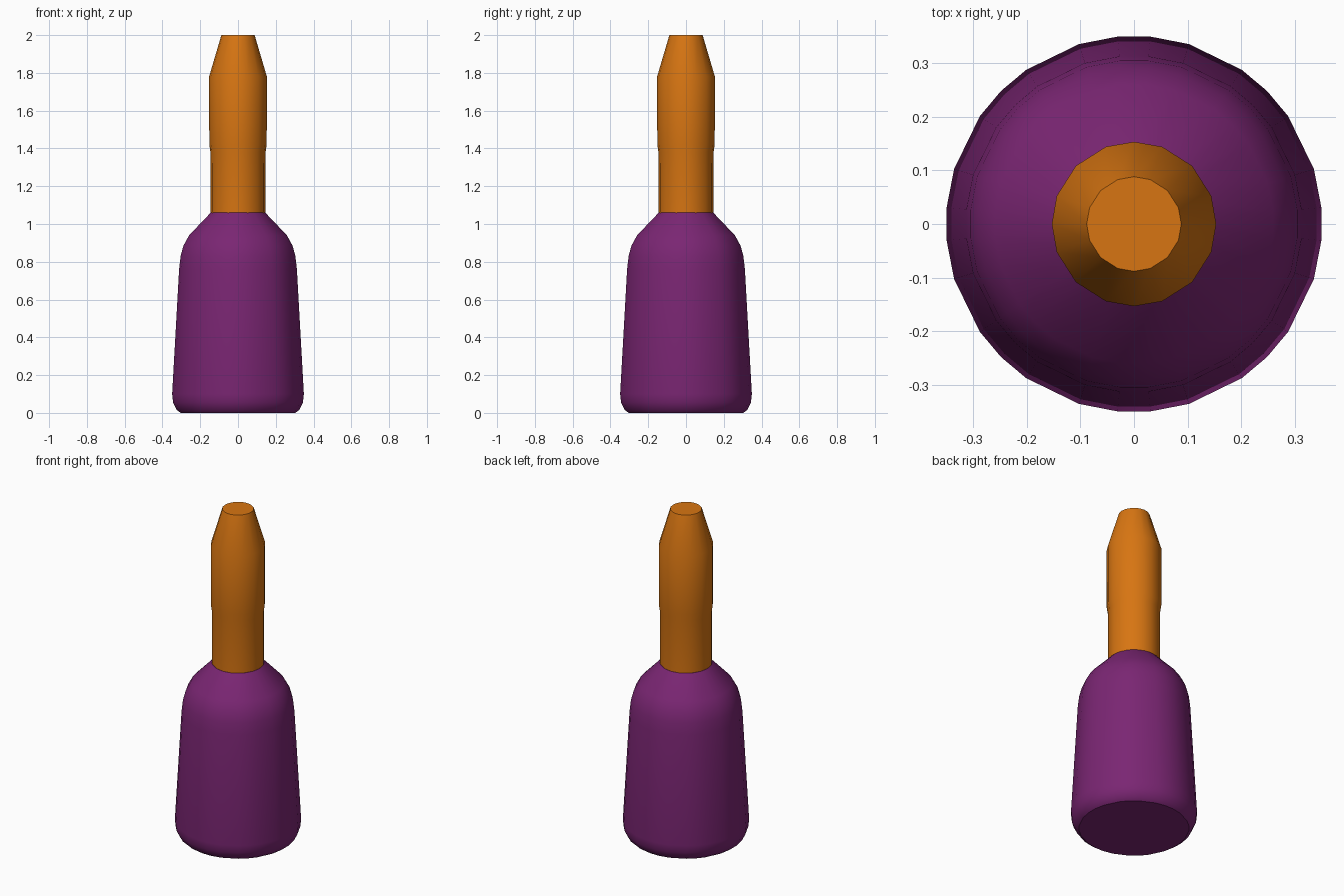
import bpy
import bmesh
from math import sin, cos, radians

old = bpy.data.objects.get("Cube")
if old:
    bpy.data.objects.remove(old, do_unlink=True)


def make_material(name, colour):
    mat = bpy.data.materials.new(name)
    mat.use_nodes = True
    mat.diffuse_color = colour
    mat.node_tree.nodes["Principled BSDF"].inputs["Base Color"].default_value = colour
    return mat


def lathe(name, profile, quarter, mat):
    """Turn (radius, height) points round z; quarter holds the angles of one quadrant."""
    angles = [radians(a + turn) for turn in (0, 90, 180, 270) for a in quarter]
    count = len(angles)
    bm = bmesh.new()
    rings = [[bm.verts.new((r * cos(a), r * sin(a), z)) for a in angles]
             for r, z in profile]
    for low, high in zip(rings, rings[1:]):
        for i in range(count):
            j = (i + 1) % count
            bm.faces.new((low[i], low[j], high[j], high[i]))
    bm.faces.new(rings[0][::-1])
    bm.faces.new(rings[-1])
    mesh = bpy.data.meshes.new(name)
    bm.to_mesh(mesh)
    bm.free()
    mesh.materials.append(mat)
    obj = bpy.data.objects.new(name, mesh)
    bpy.context.collection.objects.link(obj)
    bpy.ops.object.select_all(action='DESELECT')
    obj.select_set(True)
    bpy.context.view_layer.objects.active = obj
    bpy.ops.object.shade_smooth_by_angle(angle=radians(35))
    return obj


purple = make_material("purple", (0.195, 0.019, 0.171, 1))
orange = make_material("orange", (0.68, 0.178, 0.006, 1))

# Bottle body with rounded foot and sloping shoulder
lathe("bottle_body",
      [(0.305, 0), (0.325, 0.015), (0.345, 0.055), (0.35, 0.1), (0.313, 0.76),
       (0.305, 0.83), (0.29, 0.885), (0.26, 0.94), (0.145, 1.06)],
      (5, 17, 35, 45, 55, 73, 85), purple)

# Neck with tapered mouth
lathe("bottle_neck",
      [(0.145, 1.04), (0.146, 1.38), (0.152, 1.42), (0.153, 1.78), (0.088, 2.0)],
      (0, 20, 45, 70), orange)
